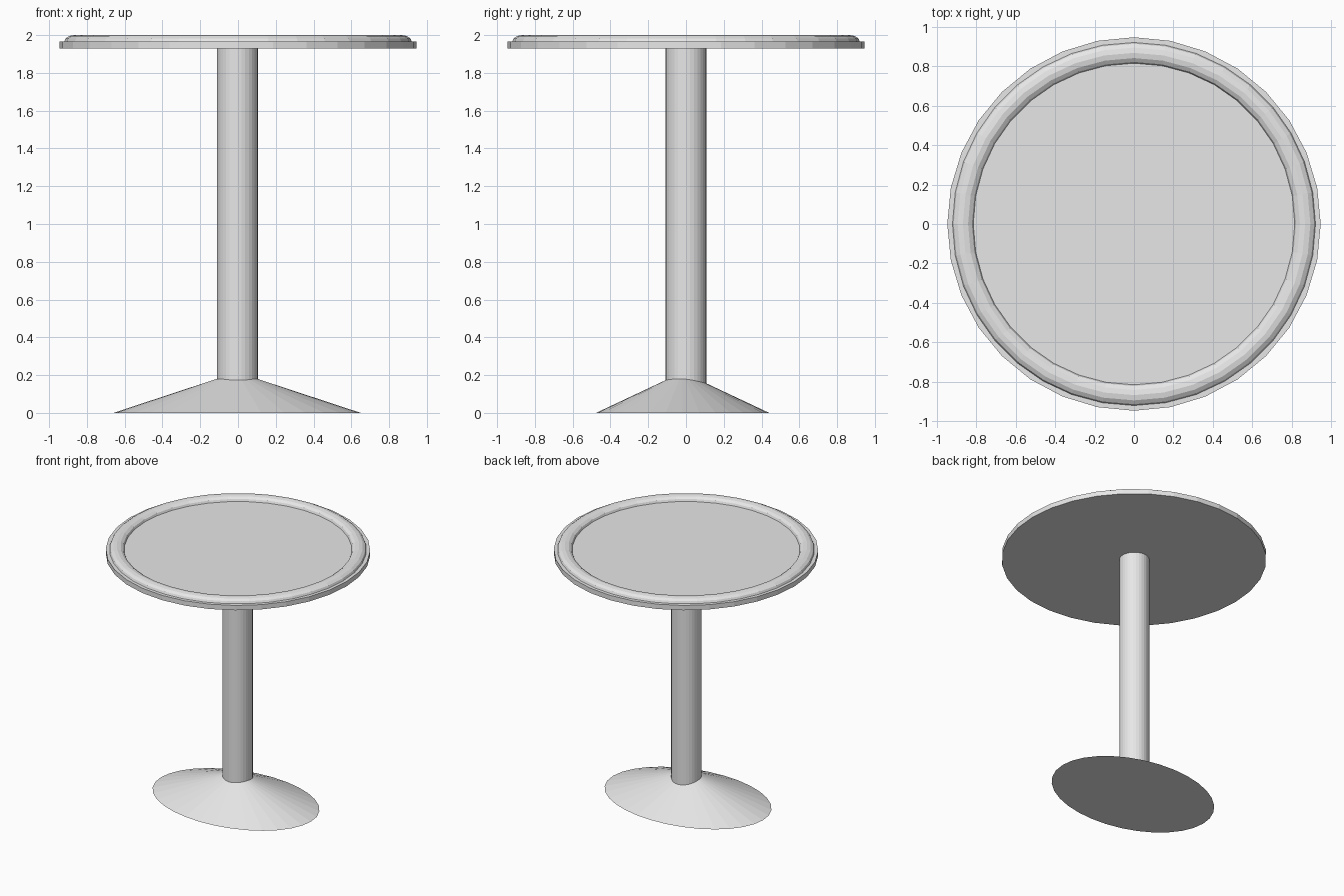
import bpy
import math

cube = bpy.data.objects.get("Cube")
if cube:
    bpy.data.objects.remove(cube, do_unlink=True)

grey = bpy.data.materials.new("light_grey")
grey.use_nodes = True
COLOUR = (0.8, 0.8, 0.8, 1)
grey.diffuse_color = COLOUR
grey.node_tree.nodes["Principled BSDF"].inputs["Base Color"].default_value = COLOUR


def finish(name):
    obj = bpy.context.object
    obj.name = name
    obj.data.materials.append(grey)
    return obj


def frustum(name, r_bottom, r_top, z0, z1, x=0, y=0, y_scale=1):
    """Upright 32-sided cylinder or cone with a vertex on the +x axis."""
    bpy.ops.mesh.primitive_cone_add(
        vertices=32, radius1=r_bottom, radius2=r_top, depth=z1 - z0,
        location=(x, y, (z0 + z1) / 2), rotation=(0, 0, 0))
    obj = finish(name)
    obj.scale.y = y_scale
    return obj


# Oval sloping foot, set slightly forward of the column
frustum("foot", 0.655, 0.108, 0, 0.18, x=-0.005, y=-0.018, y_scale=0.7)

# Round column
frustum("column", 0.108, 0.108, 0.1, 1.95, x=-0.003)

# Table top disc
frustum("table_top", 0.946, 0.946, 1.928, 1.966)

# Raised flattened ring around the top
bpy.ops.mesh.primitive_torus_add(
    major_segments=36, minor_segments=12, major_radius=0.867,
    minor_radius=0.053, location=(0, 0, 1.965))
finish("raised_rim").scale.z = 0.66
